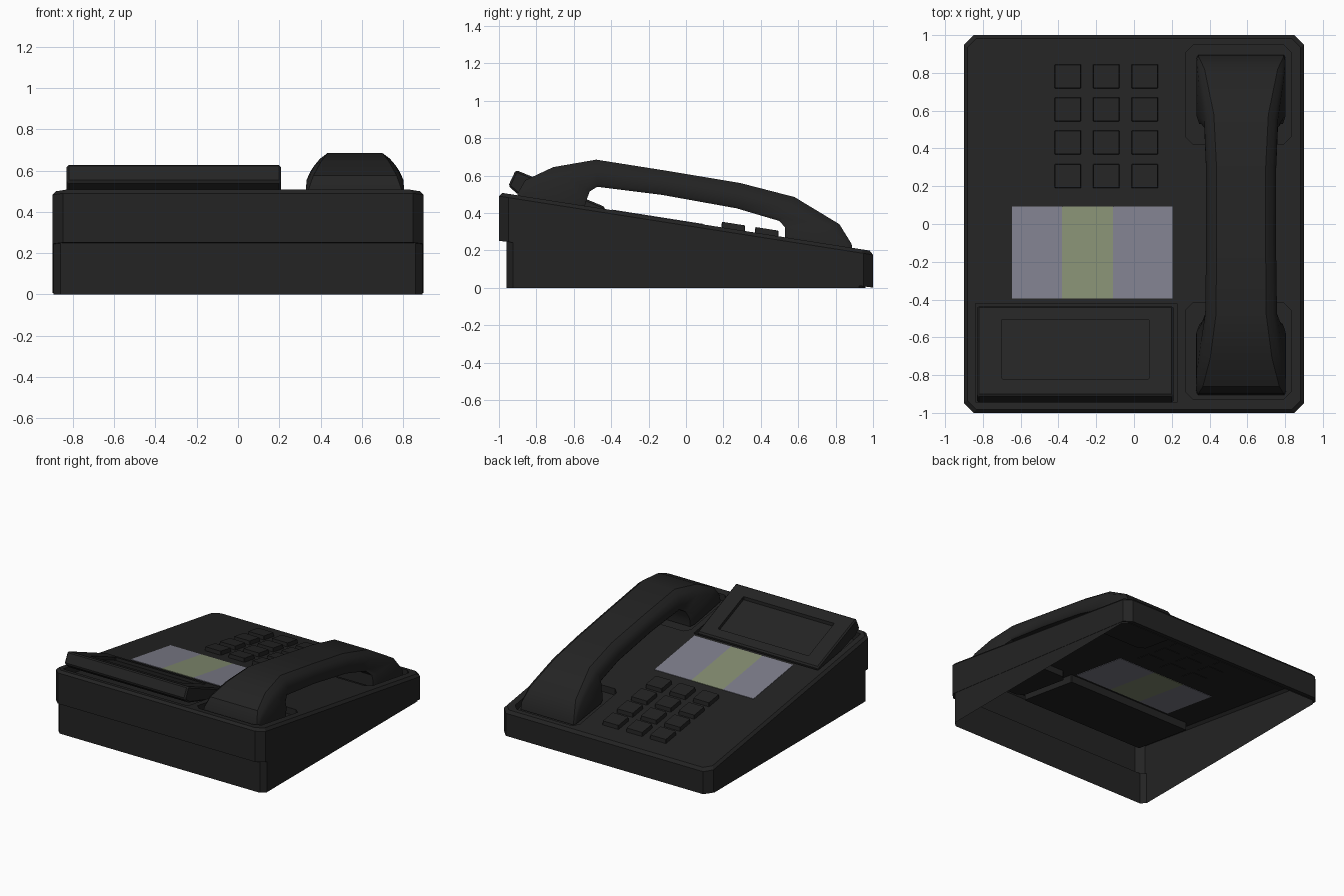
import bpy, bmesh, math

if "Cube" in bpy.data.objects:
    bpy.data.objects.remove(bpy.data.objects["Cube"])


def material(name, rgb):
    m = bpy.data.materials.new(name)
    m.diffuse_color = (*rgb, 1)
    m.use_nodes = True
    m.node_tree.nodes["Principled BSDF"].inputs["Base Color"].default_value = m.diffuse_color
    return m


BLACK = material("charcoal plastic", (0.017, 0.017, 0.017))
GREY = material("lilac grey label", (0.21, 0.21, 0.26))
OLIVE = material("olive label", (0.235, 0.27, 0.17))


def surf(y):
    """Height of the sloping top deck."""
    return 0.353 - 0.157 * y


def loft(name, rings, mat, bevel=0):
    """Skin a list of equal-length point rings and cap both ends."""
    bm = bmesh.new()
    rows = [[bm.verts.new(p) for p in r] for r in rings]
    n = len(rows[0])
    for a, b in zip(rows, rows[1:]):
        for i in range(n):
            j = (i + 1) % n
            bm.faces.new((a[i], a[j], b[j], b[i]))
    bm.faces.new(rows[0])
    bm.faces.new(rows[-1])
    bmesh.ops.recalc_face_normals(bm, faces=bm.faces)
    if bevel:
        bmesh.ops.bevel(bm, geom=list(bm.edges), offset=bevel, segments=1,
                        affect='EDGES', profile=0.5)
    me = bpy.data.meshes.new(name)
    bm.to_mesh(me)
    bm.free()
    me.materials.append(mat)
    ob = bpy.data.objects.new(name, me)
    bpy.context.collection.objects.link(ob)
    return ob


def outline(x0, x1, y0, y1, c, height):
    """Chamfered rectangle whose z follows a function of y."""
    pts = [(x0 + c, y0), (x1 - c, y0), (x1, y0 + c), (x1, y1 - c),
           (x1 - c, y1), (x0 + c, y1), (x0, y1 - c), (x0, y0 + c)]
    return [(x, y, height(y)) for x, y in pts]


def slab(name, x0, x1, y0, y1, c, d0, d1, mat, taper=0, base=surf):
    """Plate lying parallel to a sloping surface."""
    t = taper
    return loft(name, [
        outline(x0, x1, y0, y1, c, lambda y: base(y) + d0),
        outline(x0 + t, x1 - t, y0 + t, y1 - t, c, lambda y: base(y) + d1)], mat)


def cut(ob, cutters):
    """Subtract the cutters, bake the result and remove the helpers."""
    for c in cutters:
        c.hide_render = True
        m = ob.modifiers.new("cut", 'BOOLEAN')
        m.object, m.operation, m.solver = c, 'DIFFERENCE', 'EXACT'
    dg = bpy.context.evaluated_depsgraph_get()
    me = bpy.data.meshes.new_from_object(ob.evaluated_get(dg))
    ob.modifiers.clear()
    ob.data = me
    for c in cutters:
        bpy.data.objects.remove(c)


# Body: overhanging upper shell above a wedge-shaped base
def seam(y):
    return 0.125 * (1 - y) + 0.001


body = loft("body_shell", [
    outline(-0.895, 0.895, -0.96, 0.96, 0.035, lambda y: 0),
    outline(-0.895, 0.895, -0.96, 0.96, 0.035, lambda y: seam(y) + 0.002),
    outline(-0.9, 0.9, -1, 1, 0.052, seam),
    outline(-0.9, 0.9, -1, 1, 0.052, lambda y: surf(y) - 0.02),
    outline(-0.882, 0.882, -0.982, 0.982, 0.048, surf)], BLACK)

# Recesses for the display and both ends of the handset
cut(body, [
    slab("display_recess", -0.84, 0.23, -0.945, -0.42, 0.004, -0.06, 0.1, BLACK),
    slab("front_cradle", 0.275, 0.83, -0.93, -0.415, 0.04, -0.05, 0.1, BLACK),
    slab("back_cradle", 0.275, 0.83, 0.42, 0.95, 0.04, -0.05, 0.1, BLACK)])

# The underside is open
bm = bmesh.new()
bm.from_mesh(body.data)
bmesh.ops.delete(bm, geom=[f for f in bm.faces
                           if all(v.co.z < 0.0008 for v in f.verts)], context='FACES')
bm.to_mesh(body.data)
bm.free()

# Tilted display housing with a sunken screen
side = [(-0.95, 0.545), (-0.91, 0.63), (-0.432, 0.432), (-0.445, 0.365), (-0.9, 0.50)]
display = loft("display_housing",
               [[(x, y, z) for y, z in side] for x in (-0.83, 0.208)], BLACK, 0.01)
cut(display, [slab("screen_recess", -0.70, 0.08, -0.82, -0.505, 0.004, -0.025, 0.08,
                   BLACK, base=lambda y: 0.63 - 0.414 * (y + 0.91))])

# Keypad: four rows of three keys
for r, y in enumerate((0.782, 0.607, 0.432, 0.253)):
    for c, x in enumerate((-0.35, -0.147, 0.057)):
        slab(f"key_{r + 1}_{c + 1}", x - 0.07, x + 0.07, y - 0.064, y + 0.064,
             0.003, -0.003, 0.03, BLACK, taper=0.003)

# Coloured label strips
for name, x0, x1, mat in (("left_label", -0.645, -0.38, GREY),
                          ("middle_label", -0.38, -0.11, OLIVE),
                          ("right_label", -0.11, 0.205, GREY)):
    slab(name, x0, x1, -0.395, 0.093, 0.002, -0.003, 0.003, mat)

# Handset: stations of outer point, inner point, half width, top rounding
stations = [
    ((-0.905, 0.46), (-0.54, 0.395), 0.238, 0.04),
    ((-0.90, 0.505), (-0.54, 0.44), 0.238, 0.05),
    ((-0.86, 0.575), (-0.53, 0.475), 0.235, 0.14),
    ((-0.71, 0.645), (-0.515, 0.515), 0.215, 0.24),
    ((-0.48, 0.685), (-0.475, 0.54), 0.19, 0.30),
    ((-0.10, 0.625), (-0.13, 0.497), 0.185, 0.30),
    ((0.29, 0.56), (0.27, 0.425), 0.185, 0.30),
    ((0.58, 0.485), (0.50, 0.357), 0.195, 0.26),
    ((0.82, 0.34), (0.53, 0.322), 0.225, 0.14),
    ((0.885, 0.235), (0.53, 0.28), 0.236, 0.05),
    ((0.895, 0.18), (0.53, 0.23), 0.236, 0.04)]
rings = []
for (oy, oz), (iy, iz), w, c in stations:
    half = [(0.94, 0), (1, 0.12), (1, 1 - 1.5 * c), (1 - 0.35 * c, 1 - 0.65 * c), (1 - c, 1)]
    section = half + [(-u, t) for u, t in reversed(half)]
    rings.append([(0.567 + u * w, iy + t * (oy - iy), iz + t * (oz - iz))
                  for u, t in section])
handset = loft("handset", rings, BLACK)

bpy.ops.object.select_all(action='DESELECT')
handset.select_set(True)
bpy.context.view_layer.objects.active = handset
bpy.ops.object.shade_smooth_by_angle(angle=math.radians(35))
